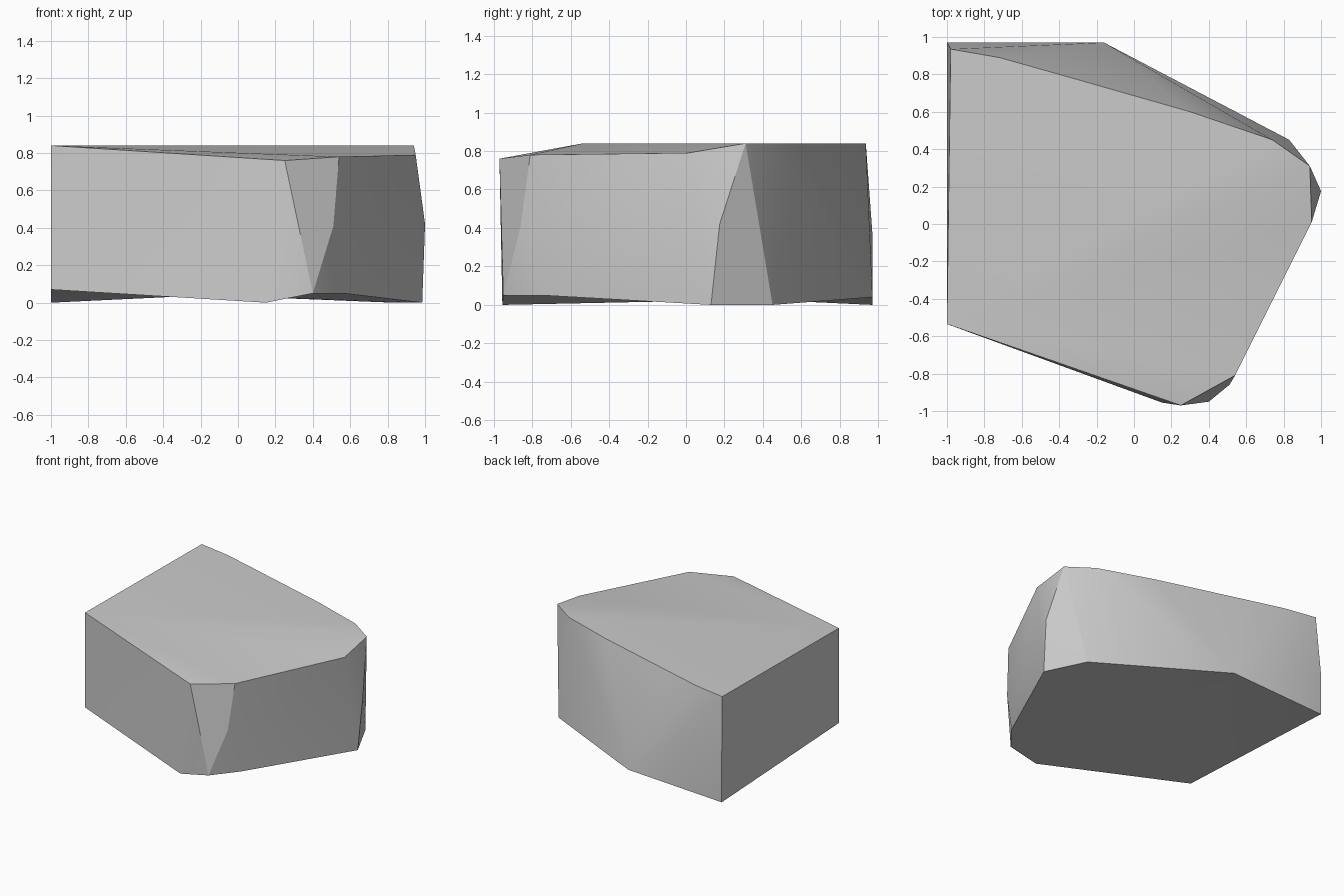
import bpy
import bmesh
from math import radians

cube = bpy.data.objects.get("Cube")
if cube:
    bpy.data.objects.remove(cube, do_unlink=True)

# Plain grey stone
stone = bpy.data.materials.new("grey stone")
stone.use_nodes = True
grey = (0.6, 0.6, 0.6, 1)
stone.diffuse_color = grey
stone.node_tree.nodes["Principled BSDF"].inputs["Base Color"].default_value = grey

bm = bmesh.new()


def ring(points):
    return [bm.verts.new(p) for p in points]


def fan(apex, rim):
    """Triangles from one corner to each edge along a rim."""
    for a, b in zip(rim, rim[1:]):
        bm.faces.new((apex, a, b))


# Rim of the top, counterclockwise from the front corner at -x
top = ring([(-1, -.535, .84), (.25, -.97, .76), (.54, -.81, .78), (.95, .01, .79),
            (.94, .31, .84), (.74, .45, .84), (.3, .6, .84), (-.4, .8, .84),
            (-.72, .89, .84), (-.98, .935, .84)])

# Bulges on the chipped corners
front_bulge, side_bulge, back_bulge = ring([(.51, -.86, .41), (1, .175, .42),
                                            (-1, .97, .36)])

# Rim of the underside, in the same order
base = ring([(-1, -.535, .07), (.15, -.955, 0), (.4, -.95, .05), (.56, -.75, .05),
             (.985, .13, 0), (.83, .45, 0), (-.16, .97, .04), (-1, .97, 0)])
back_foot = base[6]

# Top and slightly hollow underside
fan(top[0], top[1:])
fan(back_foot, [base[7]] + base[:6])

# Front face and its chipped corner
fan(top[1], [top[0], *base[:3], front_bulge, top[2]])
fan(front_bulge, base[2:4])

# Side at +x and its chipped back corner
fan(top[3], [top[2], front_bulge, base[3], base[4], side_bulge, top[4]])
fan(base[5], [base[4], side_bulge, top[4], top[5], back_foot])

# Back face and flat side at -x
fan(back_foot, [*top[5:], back_bulge, base[7]])
fan(top[0], [top[9], back_bulge, base[7], base[0]])
bmesh.ops.recalc_face_normals(bm, faces=bm.faces[:])

mesh = bpy.data.meshes.new("boulder")
bm.to_mesh(mesh)
bm.free()
mesh.materials.append(stone)
boulder = bpy.data.objects.new("boulder", mesh)
bpy.context.collection.objects.link(boulder)

# Soft shading across the worn faces, crisp at the broken edges
bpy.ops.object.select_all(action="DESELECT")
boulder.select_set(True)
bpy.context.view_layer.objects.active = boulder
bpy.ops.object.shade_smooth_by_angle(angle=radians(24))
